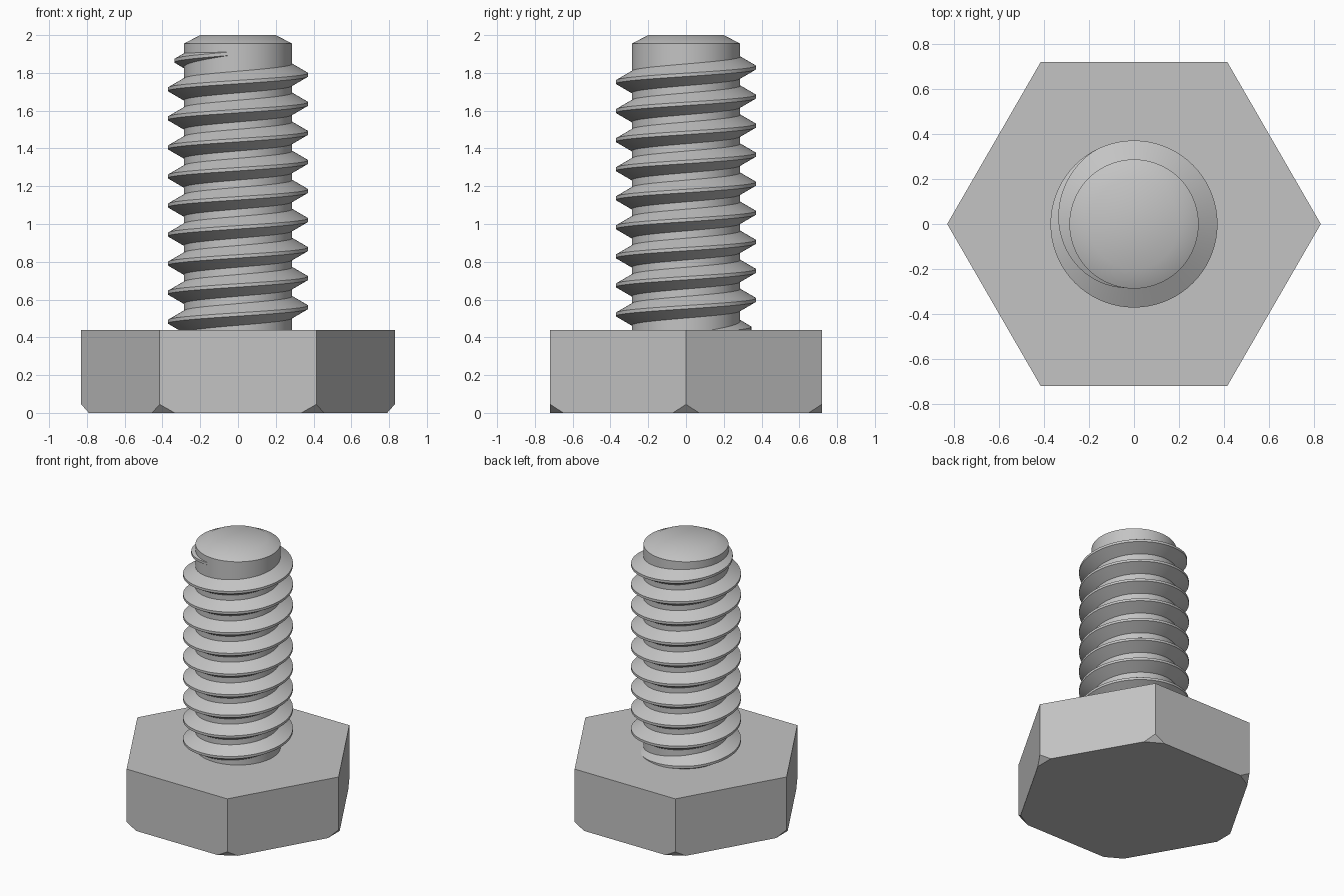
import bpy
import bmesh
from math import cos, sin, radians, tan, pi

cube = bpy.data.objects.get("Cube")
if cube:
    bpy.data.objects.remove(cube, do_unlink=True)

steel = bpy.data.materials.new("grey steel")
steel.use_nodes = True
GREY = (0.55, 0.55, 0.55, 1)
steel.diffuse_color = GREY
steel.node_tree.nodes["Principled BSDF"].inputs["Base Color"].default_value = GREY


def finish(name, bm, smooth_angle=None):
    """Turn a bmesh into a named steel object."""
    bmesh.ops.recalc_face_normals(bm, faces=bm.faces)
    mesh = bpy.data.meshes.new(name)
    bm.to_mesh(mesh)
    bm.free()
    mesh.materials.append(steel)
    obj = bpy.data.objects.new(name, mesh)
    bpy.context.collection.objects.link(obj)
    if smooth_angle:
        bpy.ops.object.select_all(action='DESELECT')
        obj.select_set(True)
        bpy.context.view_layer.objects.active = obj
        bpy.ops.object.shade_smooth_by_angle(angle=radians(smooth_angle))
    return obj


def loft(bm, rings, closed_caps=True):
    """Join equal rings of points into a capped tube."""
    loops = [[bm.verts.new(p) for p in ring] for ring in rings]
    n = len(loops[0])
    for a, b in zip(loops, loops[1:]):
        for i in range(n):
            j = (i + 1) % n
            bm.faces.new((a[i], a[j], b[j], b[i]))
    if closed_caps:
        bm.faces.new(loops[0][::-1])
        bm.faces.new(loops[-1])


def circle(radius, z, count):
    return [(radius * cos(2 * pi * i / count), radius * sin(2 * pi * i / count), z)
            for i in range(count)]


# Hexagonal head with its lower corners clipped
HEAD_R, HEAD_H, CLIP_H, CLIP_L = 0.83, 0.44, 0.045, 0.08
bm = bmesh.new()
loft(bm, [circle(HEAD_R, 0, 6), circle(HEAD_R, HEAD_H, 6)])
for k in range(6):
    a = k * pi / 3
    # each clip plane passes through a corner edge and leans under the head
    inset = CLIP_L / 2
    point = (HEAD_R * cos(a), HEAD_R * sin(a), CLIP_H)
    normal = (CLIP_H * cos(a), CLIP_H * sin(a), -inset)
    cut = bmesh.ops.bisect_plane(
        bm, geom=bm.verts[:] + bm.edges[:] + bm.faces[:],
        plane_co=point, plane_no=normal, clear_outer=True)
    edges = [e for e in cut["geom_cut"] if isinstance(e, bmesh.types.BMEdge)]
    bmesh.ops.holes_fill(bm, edges=edges, sides=0)
finish("hex_head", bm)

# Shank core with a chamfered tip
CORE_R = 0.287
bm = bmesh.new()
loft(bm, [circle(CORE_R, 0.4, 96), circle(CORE_R, 1.955, 96), circle(0.2, 2.0, 96)])
finish("shank", bm, 30)

# Right-handed thread that runs out at both ends
PITCH, CREST_R, ROOT_R, FLAT = 0.1538, 0.371, 0.268, 0.009
Z_ZERO = 1.79 - 9 * PITCH      # crest height at angle zero on the first turn
START, END, FADE, STEP = -15, 9 * 360 + 268, 150, 5
half_base = FLAT + (CREST_R - ROOT_R) * tan(radians(30))
profile = [(ROOT_R, -half_base), (CREST_R, -FLAT), (CREST_R, FLAT), (ROOT_R, half_base)]

rings = []
for k in range((END - START) // STEP + 1):
    deg = START + k * STEP
    rise = min(1, (deg - START) / FADE, (END - deg) / FADE)
    sink = (CREST_R - CORE_R + 0.004) * (1 - rise)
    a, z = radians(deg), Z_ZERO + PITCH * deg / 360
    rings.append([((r - sink) * cos(a), (r - sink) * sin(a), z + dz) for r, dz in profile])
bm = bmesh.new()
loft(bm, rings)
finish("thread", bm, 25)
